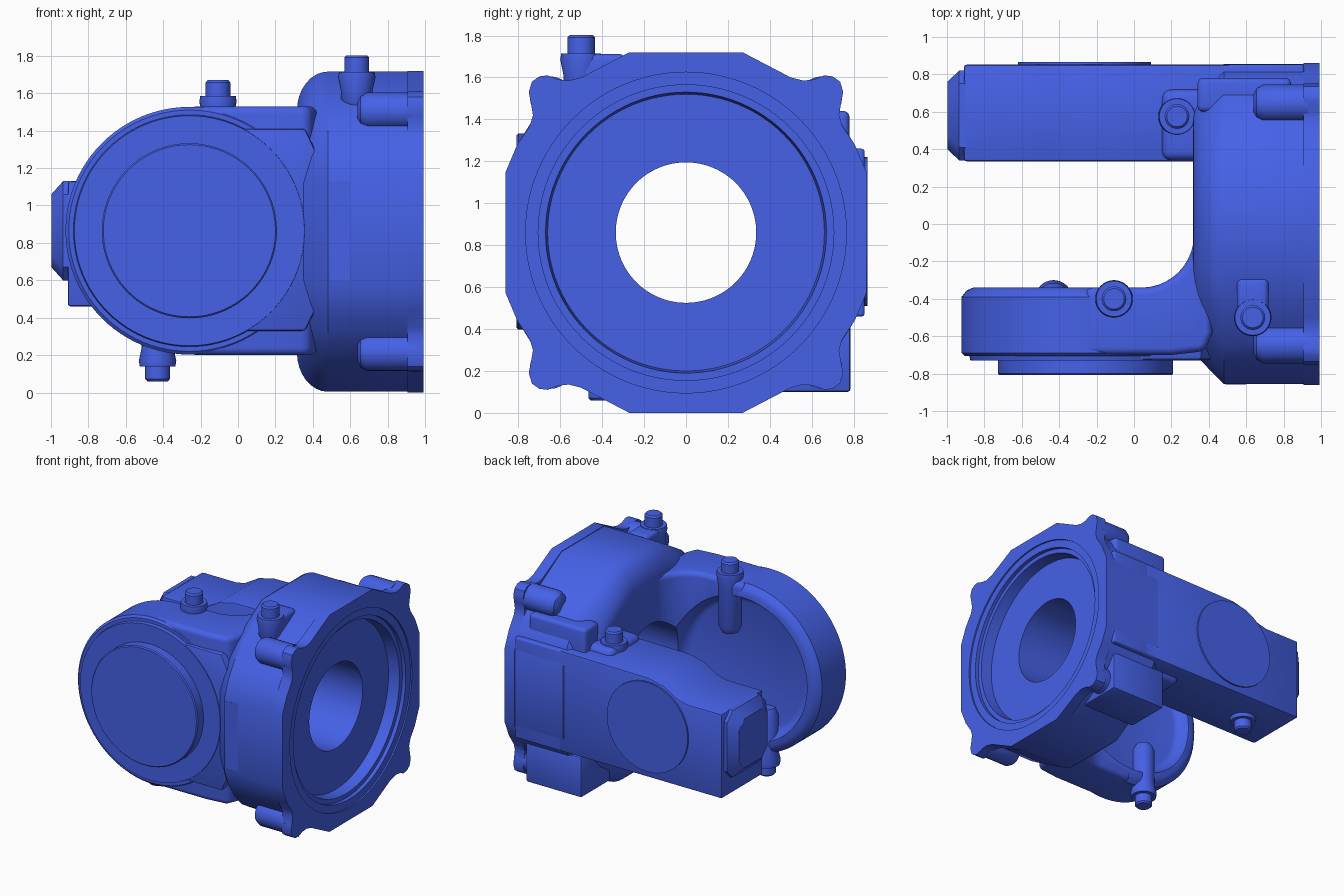
import bpy, bmesh
from math import sin, cos, pi, radians

if "Cube" in bpy.data.objects:
    bpy.data.objects.remove(bpy.data.objects["Cube"])

CZ = 0.86          # height of the flange and joint axes
AX = -0.26         # x of the swinging joint axis
blue = bpy.data.materials.new("blue_paint")
blue.diffuse_color = (0.06, 0.12, 0.8, 1)
blue.use_nodes = True
blue.node_tree.nodes["Principled BSDF"].inputs["Base Color"].default_value = blue.diffuse_color


def place(u, v, t, axis):
    """Plane coordinates (u, v) at distance t along an axis."""
    return {'X': (t, u, v), 'Y': (u, t, v), 'Z': (u, v, t)}[axis]


def apply(ob, mod):
    bpy.context.view_layer.objects.active = ob
    bpy.ops.object.modifier_apply(modifier=mod.name)


def skin(name, loops, bevel=0, segs=4):
    """Closed solid stretched over a list of equal-length loops."""
    bm = bmesh.new()
    rings = [[bm.verts.new(p) for p in lp] for lp in loops]
    n = len(rings[0])
    for a, b in zip(rings, rings[1:]):
        for i in range(n):
            j = (i + 1) % n
            bm.faces.new((a[i], a[j], b[j], b[i]))
    bm.faces.new(rings[0])
    bm.faces.new(rings[-1])
    bmesh.ops.recalc_face_normals(bm, faces=bm.faces)
    me = bpy.data.meshes.new(name)
    bm.to_mesh(me)
    bm.free()
    me.materials.append(blue)
    ob = bpy.data.objects.new(name, me)
    bpy.context.collection.objects.link(ob)
    if bevel:
        m = ob.modifiers.new("round", 'BEVEL')
        m.width, m.segments, m.limit_method = bevel, segs, 'ANGLE'
        m.angle_limit = radians(35)
        apply(ob, m)
    return ob


def prism(name, pts, axis, a, b, bevel=0, segs=4):
    return skin(name, [[place(u, v, t, axis) for u, v in pts] for t in (a, b)], bevel, segs)


def lathe(name, profile, axis, c, n=64):
    """Turned solid: profile is (distance along axis, radius)."""
    return skin(name, [[place(c[0] + r * cos(2 * pi * i / n), c[1] + r * sin(2 * pi * i / n), t, axis)
                        for i in range(n)] for t, r in profile])


def box(name, x, y, z, bevel=0, segs=4):
    return prism(name, [(x[0], y[0]), (x[1], y[0]), (x[1], y[1]), (x[0], y[1])], 'Z', *z, bevel, segs)


def cut(ob, cutter):
    m = ob.modifiers.new("cut", 'BOOLEAN')
    m.operation, m.object, m.solver = 'DIFFERENCE', cutter, 'EXACT'
    apply(ob, m)


def mirrored(quarter):
    """Four-way symmetric outline from its first quarter."""
    half = quarter + [(-u, v) for u, v in reversed(quarter)]
    return half + [(u, -v) for u, v in reversed(half)]


# Flange body: faceted ring, domed towards the fork in height and chamfered in width
facets = mirrored([(0.86, 0.29), (0.81, 0.42), (0.735, 0.54), (0.64, 0.64), (0.5, 0.725), (0.27, 0.86)])
sections = [(0.315, 0.76, 0.75)]
for i in range(1, 9):
    a = pi / 2 * i / 8
    x = 0.315 + 0.165 * (1 - cos(a))
    sections.append((x, 0.80 + 0.195 * (1 - cos(a)), 0.75 + 0.245 * sin(a)))
sections.append((0.905, 0.995, 0.995))
body = skin("flange_body", [[(x, u * sy, CZ + v * sz) for u, v in facets] for x, sy, sz in sections])

# Flange plate with four rounded corner ears
ears = mirrored([(0.86, 0.29), (0.805, 0.42), (0.745, 0.51), (0.73, 0.56), (0.74, 0.62), (0.75, 0.67),
                 (0.735, 0.72), (0.70, 0.745), (0.66, 0.75), (0.61, 0.73), (0.56, 0.725), (0.5, 0.74), (0.27, 0.86)])
plate = prism("flange_plate", [(u, CZ + v) for u, v in ears], 'X', 0.905, 0.992)

# Ear bosses behind the plate
bosses = []
for sy in (-1, 1):
    for sz in (-1, 1):
        bosses.append(lathe("ear_boss", [(0.64, 0.05), (0.655, 0.08), (0.69, 0.1), (0.93, 0.1)],
                            'X', (0.645 * sy, CZ + 0.645 * sz), 24))

# Bridge from flange to the round arm, with a curved inner corner
corner = [(0.04 + 0.28 * sin(a), -0.06 - 0.28 * cos(a)) for a in [pi / 2 * i / 10 for i in range(11)]]
bridge = prism("arm_bridge", corner + [(0.40, -0.06), (0.42, -0.58), (0.38, -0.68), (0.2, -0.70),
                                       (AX, -0.70), (AX, -0.34)], 'Z', 0.2, 1.53, 0.06, 5)
prism("arm_shoulder", [(-0.1, 0.33), (0.36, 0.33), (0.49, 0.6), (0.49, 1.13), (0.36, 1.41), (-0.1, 1.41)],
      'Y', -0.725, -0.55, 0.015, 2)

# Chamfered front wall sloping out to the flange side
prism("side_wall", [(0.3, -0.72), (0.37, -0.725), (0.49, -0.857), (0.6, -0.857), (0.6, -0.5), (0.3, -0.5)],
      'Z', 0.6, 1.13)

# Round arm with outer cap, rim lip and hollow inner face
arm = lathe("round_arm", [(-0.808, 0.46), (-0.8, 0.468), (-0.73, 0.468), (-0.73, 0.615), (-0.705, 0.62),
                          (-0.705, 0.645), (-0.69, 0.662), (-0.39, 0.662), (-0.355, 0.635), (-0.34, 0.6)],
            'Y', (AX, 0.865), 96)

# Cutters: arm recess and stepped flange bore
recess = lathe("recess_cutter", [(-0.43, 0.49), (-0.42, 0.52), (-0.39, 0.545), (-0.34, 0.565), (0.0, 0.565)],
               'Y', (AX, 0.865))
bore = lathe("bore_cutter", [(0.0, 0.335), (0.86, 0.335), (0.86, 0.66), (0.95, 0.67), (0.95, 0.705),
                             (0.98, 0.705), (0.98, 0.765), (1.1, 0.765)], 'X', (0, CZ), 96)
for ob in (arm, bridge):
    cut(ob, recess)
for ob in [body, plate, bridge] + bosses:
    cut(ob, bore)
bpy.data.objects.remove(recess)
bpy.data.objects.remove(bore)

# Straight back arm, tapering towards its free end
arm_side = [(-0.91, 0.46), (0.6, 0.46), (0.6, 1.26), (-0.27, 1.25), (-0.4, 1.22),
            (-0.52, 1.15), (-0.6, 1.13), (-0.91, 1.13)]
prism("straight_arm", arm_side, 'Y', 0.335, 0.852, 0.015, 2)
lathe("back_cover", [(0.7, 0.355), (0.865, 0.355)], 'Y', (-0.265, 0.865))
box("arm_swell", (0.15, 0.45), (0.34, 0.72), (0.42, 1.3), 0.05)

# End plug with chamfered edges
plug = [(-0.9, 0.34, 0.60, 0.82, 1.13), (-0.935, 0.34, 0.60, 0.82, 1.13), (-0.998, 0.40, 0.67, 0.76, 1.06)]
c = 0.07
skin("end_plug", [[(x, y0 + c, z0), (x, y1 - c, z0), (x, y1, z0 + c), (x, y1, z1 - c),
                   (x, y1 - c, z1), (x, y0 + c, z1), (x, y0, z1 - c), (x, y0, z0 + c)]
                  for x, y0, z0, y1, z1 in plug])

# Pads on the rear of the flange body
box("lower_pad", (0.37, 0.858), (0.42, 0.785), (0.1, 0.42), 0.015, 2)
box("upper_pad", (0.34, 0.84), (0.6, 0.78), (1.1, 1.44), 0.03)
box("rear_pad", (0.5, 0.91), (0.72, 0.852), (0.46, 1.26), 0.015)


# Screw plugs: a boss, then a chamfered head; direction follows the tip
def screw(x, y, seat, tip, deep):
    s = 1 if tip > seat else -1
    lathe("screw_boss", [(seat - s * deep, 0.06), (seat - s * (deep - 0.05), 0.085), (seat - s * 0.1, 0.085),
                         (seat - s * 0.03, 0.1), (seat, 0.095)], 'Z', (x, y), 32)
    lathe("screw_head", [(seat - s * 0.02, 0.066), (tip - s * 0.012, 0.066), (tip, 0.055)], 'Z', (x, y), 32)


screw(-0.107, -0.40, 1.585, 1.67, 0.48)
screw(-0.43, -0.40, 0.14, 0.06, 0.45)
screw(0.23, 0.575, 1.31, 1.4, 0.2)
screw(-0.6, 0.57, 0.43, 0.35, 0.1)
screw(0.635, -0.5, 1.715, 1.803, 0.2)
box("screw_ridge", (0.55, 0.72), (-0.5, -0.29), (1.5, 1.712), 0.03)

# Smooth shading with crisp edges
bpy.ops.object.select_all(action='DESELECT')
for ob in bpy.context.scene.objects:
    ob.select_set(True)
    bpy.context.view_layer.objects.active = ob
bpy.ops.object.shade_smooth_by_angle(angle=radians(32))
